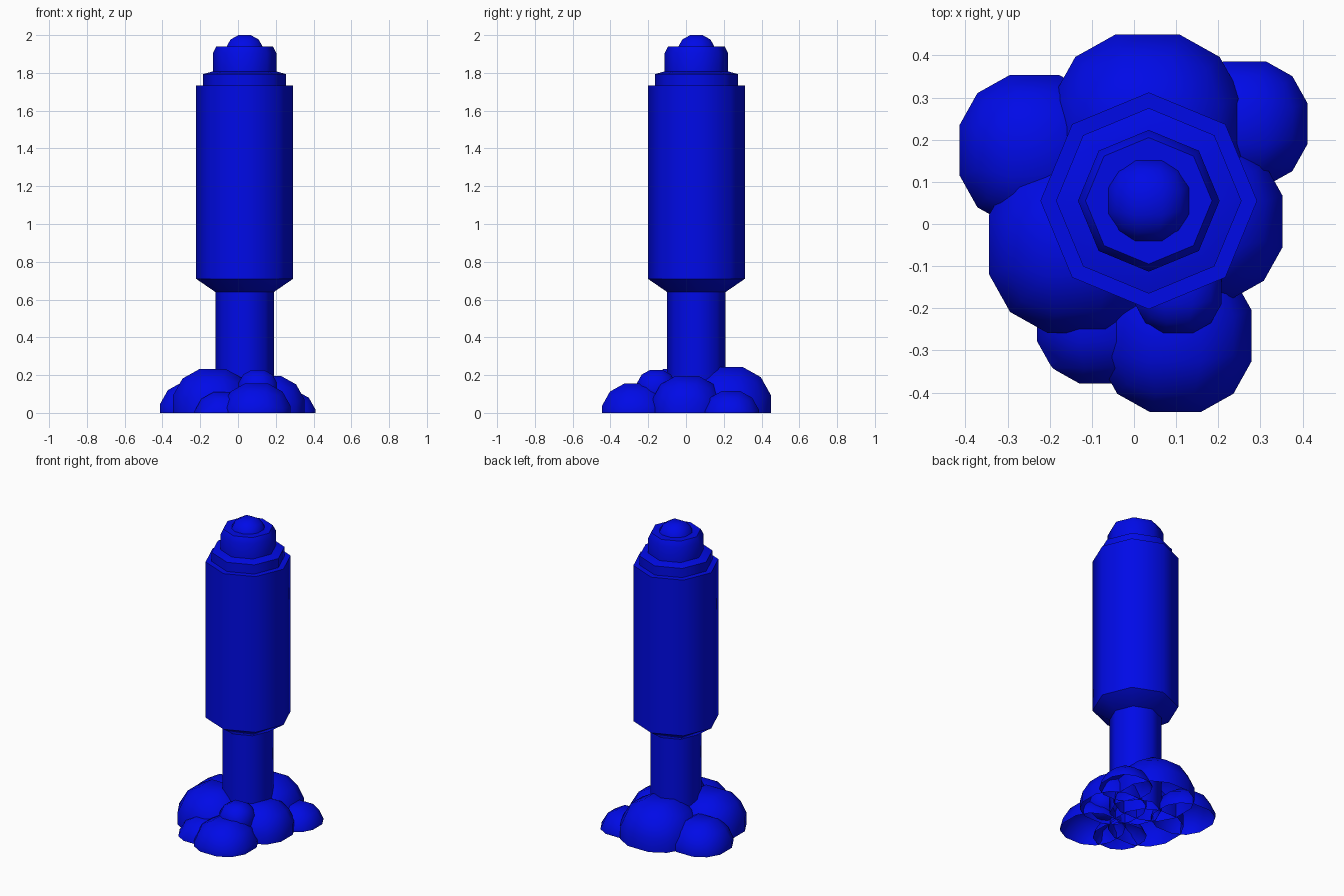
import bpy, bmesh, math
from mathutils import Vector

if "Cube" in bpy.data.objects:
    bpy.data.objects.remove(bpy.data.objects["Cube"])

blue = bpy.data.materials.new("blue")
blue.diffuse_color = (0.0, 0.003, 0.8, 1)
blue.use_nodes = True
blue.node_tree.nodes["Principled BSDF"].inputs["Base Color"].default_value = blue.diffuse_color
AXIS_X, AXIS_Y = 0.035, 0.055


def finish(bm, name, angle):
    bmesh.ops.recalc_face_normals(bm, faces=bm.faces)
    mesh = bpy.data.meshes.new(name)
    bm.to_mesh(mesh)
    bm.free()
    ob = bpy.data.objects.new(name, mesh)
    bpy.context.collection.objects.link(ob)
    mesh.materials.append(blue)
    bpy.ops.object.select_all(action='DESELECT')
    ob.select_set(True)
    bpy.context.view_layer.objects.active = ob
    bpy.ops.object.shade_smooth_by_angle(angle=math.radians(angle))
    return ob


def turned(name, profile, sides=8, bottom=True):
    """Stack octagonal rings given as (radius, height) and cap the ends."""
    bm = bmesh.new()
    rings = []
    for r, z in profile:
        rings.append([bm.verts.new((AXIS_X + r * math.cos(math.tau * i / sides),
                                    AXIS_Y + r * math.sin(math.tau * i / sides), z))
                      for i in range(sides)])
    for a, b in zip(rings, rings[1:]):
        for i in range(sides):
            j = (i + 1) % sides
            bm.faces.new((a[i], a[j], b[j], b[i]))
    bm.faces.new(rings[-1])
    if bottom:
        bm.faces.new(rings[0][::-1])
    return finish(bm, name, 50)


def ball(name, x, y, z, ext, floor=0.0):
    """Cube divided 3x3 and rounded to a ball, cut open at the floor height."""
    bm = bmesh.new()
    bmesh.ops.create_cube(bm, size=2)
    bmesh.ops.subdivide_edges(bm, edges=bm.edges[:], cuts=2, use_grid_fill=True)
    radius = ext * math.sqrt(11) / 3   # ext is the flat-to-centre distance
    for v in bm.verts:
        v.co = v.co.normalized() * radius + Vector((x, y, z))
    bmesh.ops.recalc_face_normals(bm, faces=bm.faces)
    bmesh.ops.bisect_plane(bm, geom=bm.verts[:] + bm.edges[:] + bm.faces[:],
                           plane_co=(0, 0, floor), plane_no=(0, 0, 1), clear_inner=True)
    return finish(bm, name, 60)


# Stem, main body and stepped top
turned("stem", [(0.155, 0), (0.155, 0.64)], bottom=False)
turned("body", [(0.155, 0.64), (0.257, 0.71), (0.257, 1.733)])
turned("collar", [(0.22, 1.733), (0.22, 1.793), (0.168, 1.808)])
turned("cap", [(0.168, 1.808), (0.168, 1.905), (0.15, 1.94)])
ball("tip", AXIS_X, AXIS_Y, 1.902, 0.098, 1.9)

# Mound of rounded lumps around the foot: x, y, z, half-width
lumps = [
    (0.032, 0.225, 0.018, 0.225),
    (-0.134, -0.049, 0.022, 0.21),
    (-0.236, 0.175, -0.015, 0.178),
    (0.263, 0.238, -0.033, 0.148),
    (0.167, 0.006, 0.01, 0.185),
    (0.098, -0.265, -0.025, 0.181),
    (-0.08, -0.228, -0.04, 0.15),
    (0.105, -0.157, 0.125, 0.102),
]
for i, lump in enumerate(lumps):
    ball(f"mound_lump_{i + 1}", *lump)
